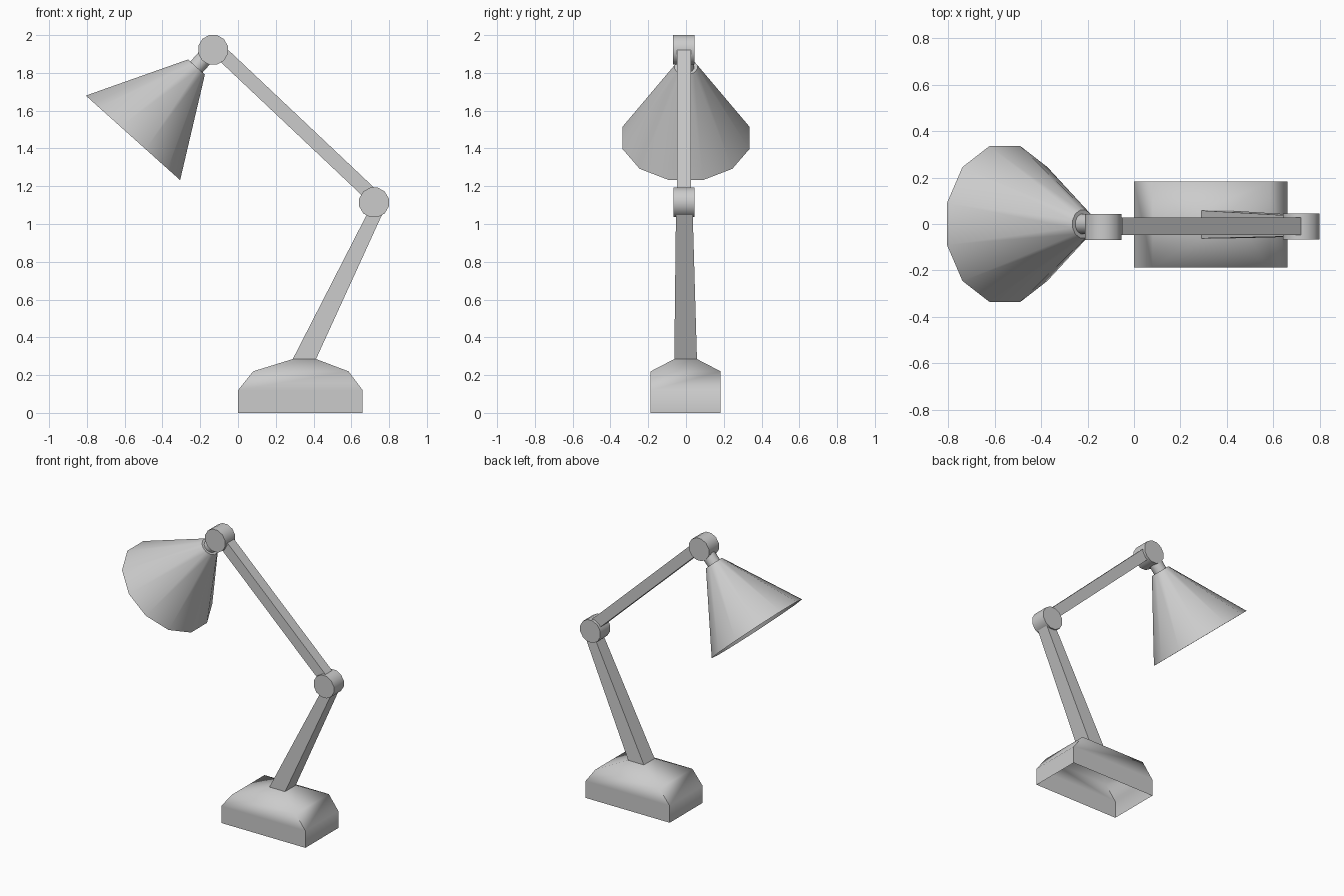
import bpy, bmesh
from math import radians, sin, cos, pi
from mathutils import Vector as V

if "Cube" in bpy.data.objects:
    bpy.data.objects.remove(bpy.data.objects["Cube"])


def loft(name, rings, cap_start=False, cap_end=False, angle=40):
    """Skin a list of equal-sized point rings into one object."""
    bm = bmesh.new()
    loops = [[bm.verts.new(p) for p in ring] for ring in rings]
    n = len(loops[0])
    for a, b in zip(loops, loops[1:]):
        for i in range(n):
            j = (i + 1) % n
            bm.faces.new((a[i], a[j], b[j], b[i]))
    if cap_start:
        bm.faces.new(loops[0][::-1])
    if cap_end:
        bm.faces.new(loops[-1])
    bmesh.ops.recalc_face_normals(bm, faces=bm.faces)
    me = bpy.data.meshes.new(name)
    bm.to_mesh(me)
    bm.free()
    me.shade_smooth()
    me.set_sharp_from_angle(angle=radians(angle))
    ob = bpy.data.objects.new(name, me)
    bpy.context.collection.objects.link(ob)
    return ob


def rect(x0, x1, y0, y1, z):
    return [(x0, y0, z), (x1, y0, z), (x1, y1, z), (x0, y1, z)]


def circle(center, axis, u, r, n=12):
    """Regular polygon around an axis, with flats facing the u direction."""
    v = axis.cross(u).normalized()
    return [V(center) + r * (cos(a) * u + sin(a) * v)
            for a in ((k + 0.5) * 2 * pi / n for k in range(n))]


X, Y = V((1, 0, 0)), V((0, 1, 0))
elbow = V((0.72, -0.01, 1.114))
head = V((-0.132, -0.012, 1.922))

# Hollow base, open underneath, rising to the foot of the arm
foot = rect(0.29, 0.413, -0.062, 0.058, 0.285)
loft("base", [rect(0, 0.66, -0.187, 0.183, 0),
              rect(0, 0.66, -0.187, 0.183, 0.12),
              rect(0.08, 0.585, -0.187, 0.183, 0.22),
              foot], angle=70)

# Tapered lower arm
loft("lower_arm", [foot, rect(0.692, 0.772, -0.053, 0.035, 1.07)], cap_end=True)

# Square upper arm, set slightly above the line between the joints
d = V((0.77, 0, -0.725)).normalized()
up = V((-d.z, 0, d.x))
arm_rings = []
for corner in (V((-0.05, -0.01, 1.92)), V((0.72, -0.01, 1.193))):
    c = corner - up * 0.037
    arm_rings.append([c + up * s * 0.037 + Y * t * 0.037
                      for s, t in ((1, 1), (1, -1), (-1, -1), (-1, 1))])
loft("upper_arm", arm_rings, True, True)

# Disc joints
for name, c in (("elbow_joint", elbow), ("head_joint", head)):
    loft(name, [circle(c - Y * 0.056, Y, X, 0.081), circle(c + Y * 0.056, Y, X, 0.081)],
         True, True)

# Conical shade, open at the wide end, and its short neck
top, rim = V((-0.22, 0, 1.831)), V((-0.556, 0, 1.456))
axis = (rim - top).normalized()
loft("shade", [circle(top, axis, Y, 0.062), circle(rim, axis, Y, 0.347)], cap_start=True)
loft("shade_neck", [circle(top - axis * 0.10, axis, Y, 0.045),
                    circle(top + axis * 0.01, axis, Y, 0.045)], True, True)
